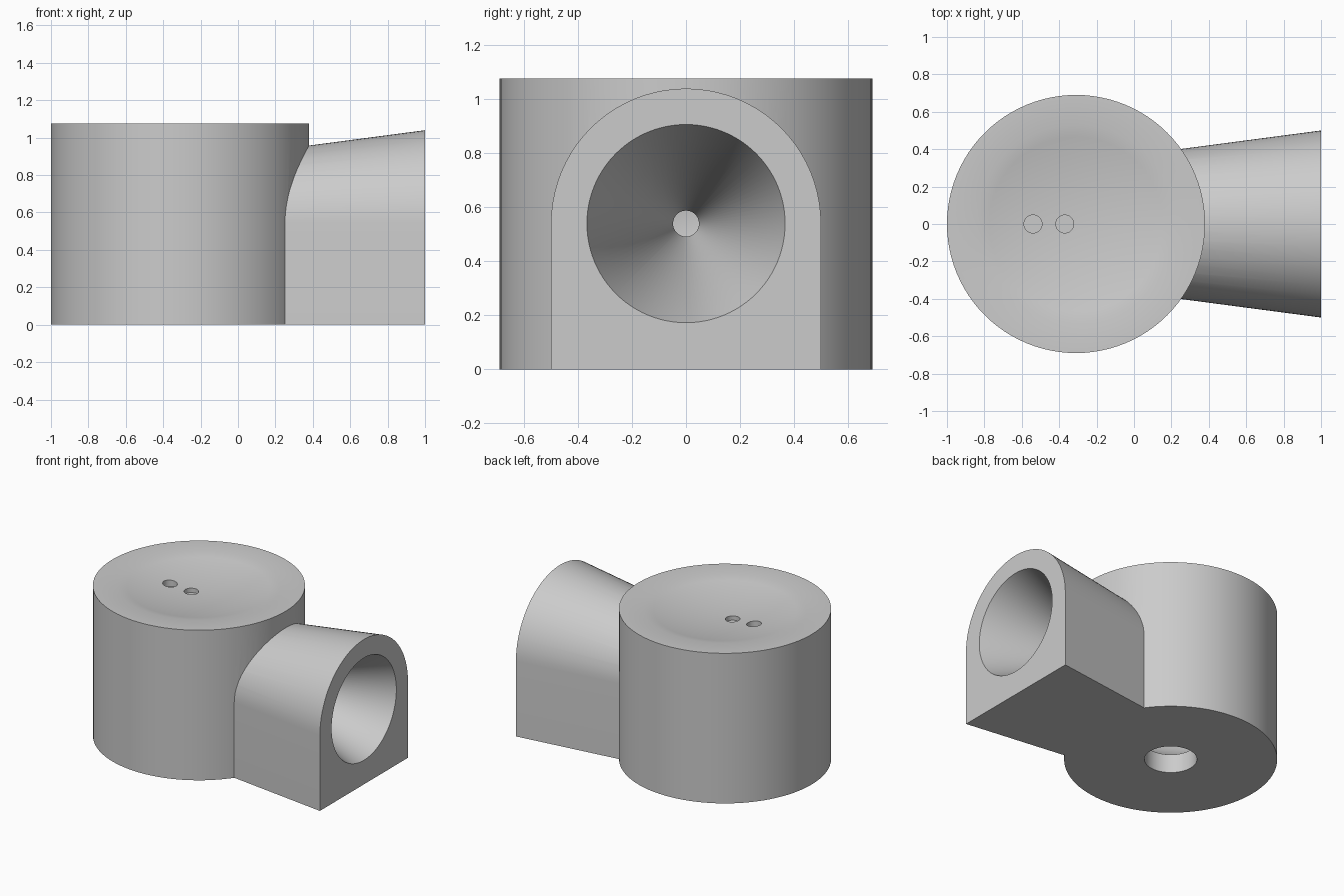
import bpy, bmesh
from math import sin, cos, pi, sqrt, radians

cube = bpy.data.objects.get("Cube")
if cube:
    bpy.data.objects.remove(cube, do_unlink=True)

grey = bpy.data.materials.new("plain_grey")
grey.use_nodes = True
grey.diffuse_color = (0.6, 0.6, 0.6, 1)
grey.node_tree.nodes["Principled BSDF"].inputs["Base Color"].default_value = (0.6, 0.6, 0.6, 1)

BODY_X, BODY_R, BODY_H = -0.31, 0.69, 1.077
AXIS_Z = 0.54
DISH_R, DISH_DEPTH = 0.53, 0.06


def make_object(name, bm):
    bmesh.ops.recalc_face_normals(bm, faces=bm.faces)
    mesh = bpy.data.meshes.new(name)
    bm.to_mesh(mesh)
    bm.free()
    mesh.materials.append(grey)
    obj = bpy.data.objects.new(name, mesh)
    bpy.context.collection.objects.link(obj)
    return obj


def loft(name, rings):
    """Closed solid through rings of equal point count, capped at both ends."""
    bm = bmesh.new()
    loops = [[bm.verts.new(p) for p in ring] for ring in rings]
    n = len(loops[0])
    for a, b in zip(loops, loops[1:]):
        for i in range(n):
            j = (i + 1) % n
            bm.faces.new((a[i], a[j], b[j], b[i]))
    bm.faces.new(loops[0])
    bm.faces.new(loops[-1])
    return make_object(name, bm)


def lathe(name, profile, x, segments=96):
    """Upright turned solid from (radius, height) pairs."""
    angles = [2 * pi * i / segments for i in range(segments)]
    return loft(name, [[(x + r * cos(a), r * sin(a), z) for a in angles]
                       for r, z in profile])


def arch(x, segments=40):
    """Arch-shaped section of the tapering arm."""
    r = 0.5 - 0.132 * (1 - x)
    arc = [pi * i / segments for i in range(segments + 1)]
    return ([(x, r, 0)] + [(x, r * cos(a), AXIS_Z + r * sin(a)) for a in arc]
            + [(x, -r, 0)])


def circle_x(x, r, segments=96):
    angles = [2 * pi * i / segments for i in range(segments)]
    return [(x, r * cos(a), AXIS_Z + r * sin(a)) for a in angles]


def combine(target, tool, operation):
    mod = target.modifiers.new(operation.lower(), 'BOOLEAN')
    mod.operation = operation
    mod.solver = 'EXACT'
    mod.object = tool
    bpy.context.view_layer.objects.active = target
    bpy.ops.object.modifier_apply(modifier=mod.name)
    bpy.data.objects.remove(tool, do_unlink=True)


# Round body with a shallow spherical dish in its top
sphere_r = (DISH_R ** 2 + DISH_DEPTH ** 2) / (2 * DISH_DEPTH)
dish = []
for i in range(9):
    r = DISH_R * (1 - i / 8) + 0.01 * i / 8
    dish.append((r, BODY_H - DISH_DEPTH + sphere_r - sqrt(sphere_r ** 2 - r * r)))
body = lathe("body_with_horn_arm", [(BODY_R, 0), (BODY_R, BODY_H)] + dish, BODY_X)

# Flared arm joined to the side
combine(body, loft("arm", [arch(-0.2), arch(1.0)]), 'UNION')

# Conical horn bore narrowing to a small throat
bore = loft("horn_bore", [circle_x(-0.1, 0.048), circle_x(0.17, 0.048),
                          circle_x(1.0, 0.367), circle_x(1.1, 0.405)])
combine(body, bore, 'DIFFERENCE')

# Round inner chamber opening through the base
hole_r, chamber_r = 0.17, 0.44
start = -sqrt(chamber_r ** 2 - hole_r ** 2)
chamber = [(hole_r, -0.1), (hole_r, AXIS_Z + start)]
for i in range(1, 21):
    z = start + (chamber_r * 0.999 - start) * sin(i / 20 * pi / 2)
    chamber.append((sqrt(chamber_r ** 2 - z * z), AXIS_Z + z))
combine(body, lathe("chamber", chamber, BODY_X, 64), 'DIFFERENCE')

# Two small blind holes in the dish
for x in (-0.54, -0.37):
    pin = lathe("pin_hole", [(0.048, BODY_H - 0.09), (0.048, BODY_H + 0.1)], x, 32)
    combine(body, pin, 'DIFFERENCE')

# Smooth round surfaces, keeping the edges crisp
bpy.ops.object.select_all(action='DESELECT')
body.select_set(True)
bpy.context.view_layer.objects.active = body
bpy.ops.object.shade_smooth_by_angle(angle=radians(25))
